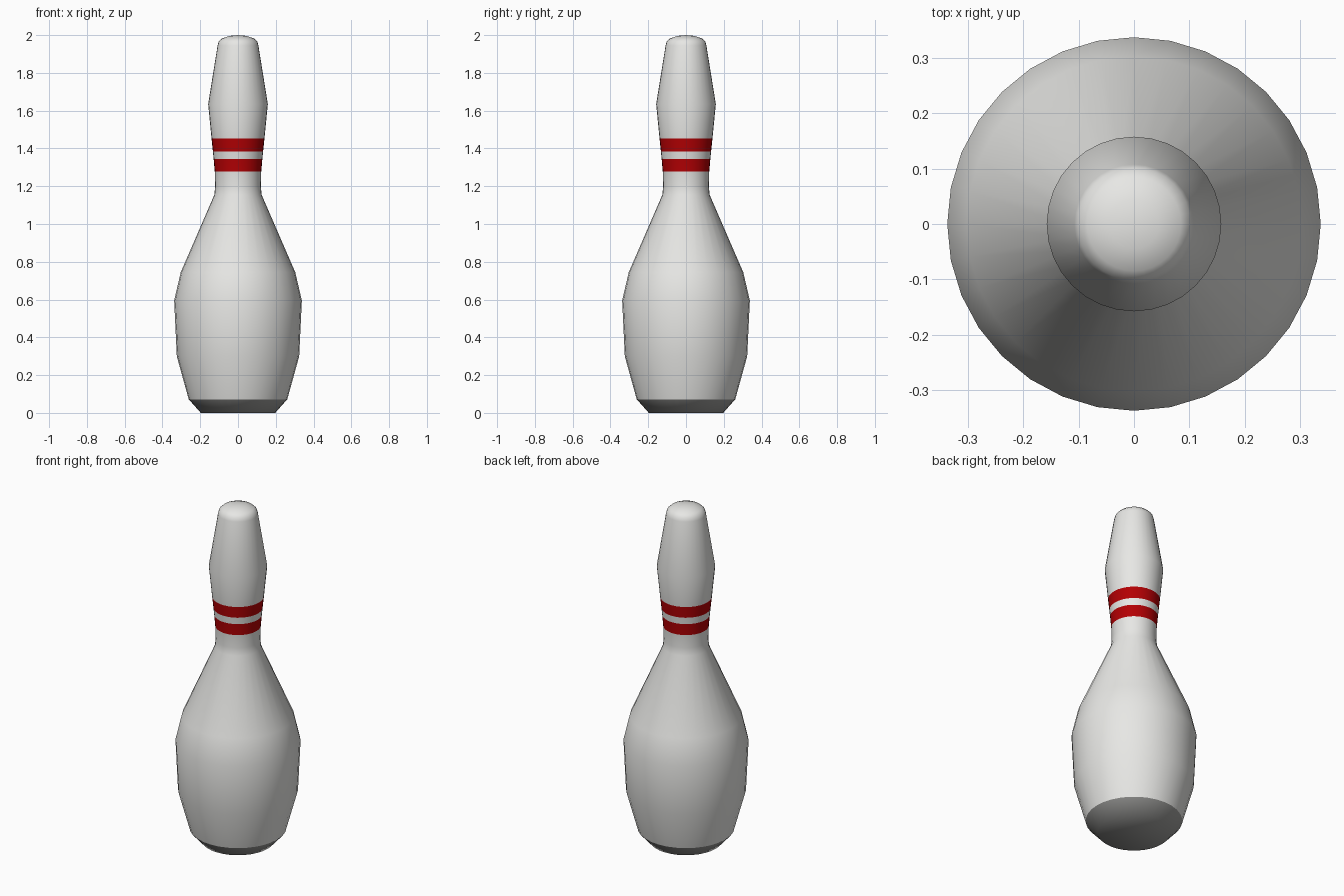
import bpy, bmesh, math

if "Cube" in bpy.data.objects:
    bpy.data.objects.remove(bpy.data.objects["Cube"])

SIDES = 32
# Silhouette as (radius, height), from the base up
PROFILE = [(0.197, 0.0), (0.261, 0.072), (0.324, 0.30), (0.338, 0.595), (0.303, 0.745),
           (0.125, 1.155), (0.121, 1.20), (0.123, 1.277), (0.129, 1.345), (0.133, 1.385),
           (0.140, 1.452), (0.158, 1.635), (0.108, 1.945), (0.102, 1.966), (0.085, 1.982),
           (0.045, 1.996)]
STRIPES = [(1.277, 1.345), (1.385, 1.452)]
BASE_TOP = 0.072


def material(name, rgb):
    m = bpy.data.materials.new(name)
    m.diffuse_color = (*rgb, 1)
    m.use_nodes = True
    m.node_tree.nodes["Principled BSDF"].inputs["Base Color"].default_value = m.diffuse_color
    return m


# Lathed body
bm = bmesh.new()
rings = []
for r, z in PROFILE:
    rings.append([bm.verts.new((r * math.cos(2 * math.pi * i / SIDES),
                                r * math.sin(2 * math.pi * i / SIDES), z))
                  for i in range(SIDES)])
for low, high in zip(rings, rings[1:]):
    for i in range(SIDES):
        j = (i + 1) % SIDES
        bm.faces.new((low[i], low[j], high[j], high[i]))

# Flat base and domed tip
bm.faces.new(rings[0][::-1])
tip = bm.verts.new((0, 0, 2.0))
for i in range(SIDES):
    bm.faces.new((rings[-1][i], rings[-1][(i + 1) % SIDES], tip))

# Smooth shading, red stripes and grey base by height
for f in bm.faces:
    f.smooth = True
    z = f.calc_center_median().z
    if z < BASE_TOP:
        f.material_index = 2
    elif any(a < z < b for a, b in STRIPES):
        f.material_index = 1

# Crisp edge above the base chamfer
for i in range(SIDES):
    bm.edges.get((rings[1][i], rings[1][(i + 1) % SIDES])).smooth = False

mesh = bpy.data.meshes.new("pin")
bm.to_mesh(mesh)
bm.free()
mesh.materials.append(material("white", (0.80, 0.80, 0.78)))
mesh.materials.append(material("red", (0.45, 0.0, 0.001)))
mesh.materials.append(material("base grey", (0.33, 0.33, 0.32)))
bpy.context.collection.objects.link(bpy.data.objects.new("pin", mesh))
